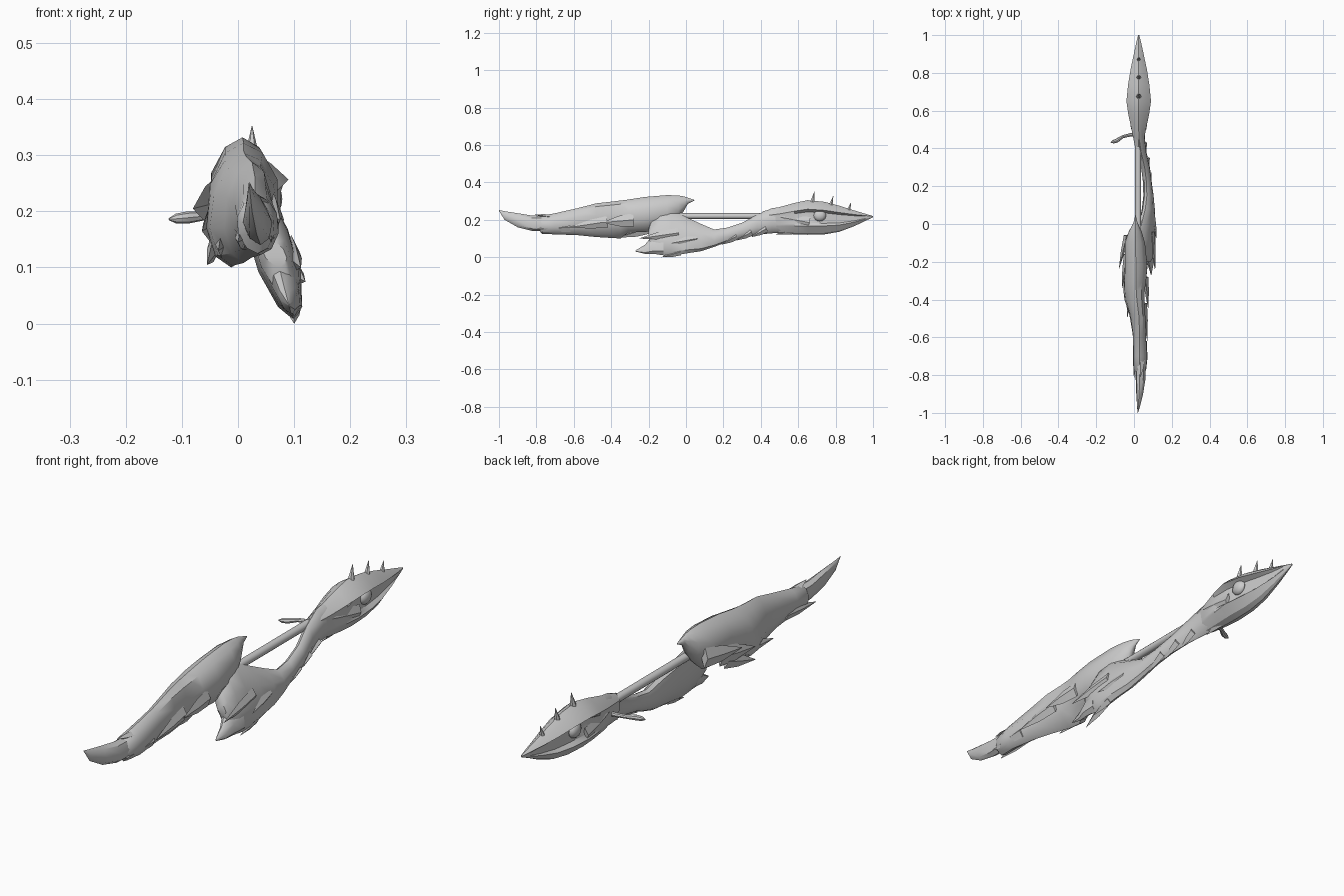
import bpy, bmesh, math
from mathutils import Vector

grey = bpy.data.materials.new("plain grey")
grey.diffuse_color = (0.6, 0.6, 0.6, 1)


def finish(name, bm, angle=35):
    bmesh.ops.remove_doubles(bm, verts=bm.verts, dist=0.0002)
    bmesh.ops.recalc_face_normals(bm, faces=bm.faces)
    me = bpy.data.meshes.new(name)
    bm.to_mesh(me)
    bm.free()
    me.materials.append(grey)
    ob = bpy.data.objects.new(name, me)
    bpy.context.collection.objects.link(ob)
    bpy.ops.object.select_all(action='DESELECT')
    ob.select_set(True)
    bpy.context.view_layer.objects.active = ob
    bpy.ops.object.shade_smooth_by_angle(angle=math.radians(angle))
    return ob


def loft(name, rings, angle=35):
    """Skin a list of equal-length rings and cap both ends."""
    bm = bmesh.new()
    vs = [[bm.verts.new(p) for p in r] for r in rings]
    n = len(vs[0])
    for a, b in zip(vs, vs[1:]):
        for i in range(n):
            j = (i + 1) % n
            bm.faces.new((a[i], a[j], b[j], b[i]))
    bm.faces.new(vs[0])
    bm.faces.new(vs[-1])
    return finish(name, bm, angle)


def section(y, xt, zt, xb, zb, w, n=10):
    """Leaning oval between a top point and a bottom point."""
    ring = []
    for k in range(n):
        a = 2 * math.pi * k / n
        t = (1 - math.cos(a)) / 2
        s = math.copysign(abs(math.sin(a)) ** 1.15, math.sin(a))
        ring.append((xt + (xb - xt) * t + s * w, y, zt + (zb - zt) * t))
    return ring


def tube(name, path, n=8):
    """Round tube through (x, y, z, radius) points."""
    pts = [Vector(p[:3]) for p in path]
    rings = []
    for i, p in enumerate(pts):
        d = (pts[min(i + 1, len(pts) - 1)] - pts[max(i - 1, 0)]).normalized()
        u = d.cross(Vector((0, 0, 1))).normalized()
        v = d.cross(u)
        r = path[i][3]
        rings.append([p + (u * math.cos(2 * math.pi * k / n)
                           + v * math.sin(2 * math.pi * k / n)) * r for k in range(n)])
    return loft(name, rings)


def scale_plate(name, root, tip, depth, thick):
    """Flat pointed scale growing from root to tip in the y-z plane."""
    a, b = Vector(root), Vector(tip)
    d = (b - a).normalized()
    up = d.cross(Vector((1, 0, 0))).normalized() * depth
    side = Vector((thick, 0, 0))
    m = a.lerp(b, 0.45)
    rings = [[a + up, a + side, a - up, a - side],
             [m + up * .8, m + side * .8, m - up * .8, m - side * .8],
             [b + up * .02, b + side * .02, b - up * .02, b - side * .02]]
    return loft(name, rings, 25)


# Front blade
loft("front_blade", [section(*s, n=8) for s in [
    (-1.0, .02, .252, .02, .248, .001), (-.97, .022, .246, .025, .20, .007),
    (-.90, .027, .235, .033, .16, .018), (-.82, .03, .222, .04, .14, .026),
    (-.72, .03, .22, .04, .14, .028)]])

# Upper body, ending in a swept back fin
loft("upper_body", [section(*s) for s in [
    (-.79, .03, .205, .035, .15, .02), (-.77, .028, .222, .035, .125, .034),
    (-.70, .03, .235, .04, .122, .038), (-.58, .03, .262, .025, .118, .036),
    (-.48, .025, .288, .01, .108, .042), (-.40, .015, .297, -.01, .103, .052),
    (-.35, .012, .303, -.012, .10, .056), (-.31, .01, .308, 0, .132, .06),
    (-.22, .01, .322, .015, .135, .062), (-.10, .008, .332, .0, .15, .056),
    (-.04, .008, .33, .005, .205, .036), (-.01, .008, .325, .008, .25, .02),
    (.01, .008, .318, .008, .285, .011), (.045, .008, .306, .008, .303, .001)]])

# Lower belly bending back and up into the neck
loft("belly_and_neck", [section(*s) for s in [
    (-.20, .055, .15, .075, .10, .02), (-.185, .04, .20, .085, .05, .03),
    (-.14, .03, .25, .098, .012, .036), (-.08, .025, .255, .10, .006, .04),
    (0, .04, .215, .098, .02, .036), (.08, .06, .178, .092, .032, .031),
    (.15, .068, .148, .085, .055, .026), (.22, .066, .158, .076, .082, .023),
    (.30, .056, .184, .066, .102, .023), (.38, .038, .228, .046, .12, .024),
    (.46, .026, .262, .03, .128, .03), (.54, .025, .272, .025, .13, .038)]])

# Forward claw below the belly
loft("belly_claw", [section(*s, n=8) for s in [
    (-.27, .09, .036, .092, .03, .001), (-.22, .082, .066, .094, .018, .014),
    (-.18, .07, .115, .098, .018, .024), (-.12, .06, .15, .10, .012, .03)]])
scale_plate("belly_keel", (.1, -.03, .028), (.1, -.13, 0), .018, .012)


# Head with recessed eye sockets
def head_ring(y, zt, zb, w, r):
    h = zt - zb
    half = [(.5, .10), (1, .26), (r, .34), (r, .66), (.85, .74), (.4, .95)]
    pts = [(0, 0)] + half + [(0, 1)] + [(-x, t) for x, t in reversed(half)]
    return [(.025 + x * w, y, zt - t * h) for x, t in pts]


loft("head", [head_ring(*s) for s in [
    (.41, .245, .15, .02, .95), (.50, .268, .128, .038, .95),
    (.58, .29, .122, .055, .92), (.65, .305, .12, .065, .62),
    (.74, .296, .122, .056, .56), (.82, .275, .136, .043, .55),
    (.90, .25, .166, .026, .6), (.96, .232, .195, .013, .9),
    (1.0, .22, .213, .003, 1)]], 28)

# Eyes on both sides
for label, s in (("right", 1), ("left", -1)):
    bm = bmesh.new()
    bmesh.ops.create_uvsphere(bm, u_segments=12, v_segments=8, radius=1)
    for v in bm.verts:
        v.co = (.025 + s * .034 + v.co.x * .02, .715 + v.co.y * .034, .222 + v.co.z * .03)
    finish(label + "_eye", bm)
    # Swept cheek crest behind each eye
    scale_plate(label + "_cheek_crest", (.025 + s * .045, .66, .185),
                (.025 + s * .04, .50, .215), .03, .012)

# Head spikes
for i, (y, z, tip) in enumerate([(.675, .29, .352), (.775, .275, .328), (.87, .25, .292)]):
    tube(f"head_spike_{i + 1}", [(.025, y, z, .015 - i * .002),
                                 (.025, y + .012, tip, .0006)], 6)

# Rod joining body and head
tube("rod", [(.022, -.12, .22, .016), (.022, .46, .22, .016)], 12)

# Bent side lever
tube("side_lever", [(.03, .47, .19, .01), (-.02, .472, .193, .009), (-.06, .462, .192, .008),
                    (-.09, .442, .189, .011), (-.11, .435, .187, .009),
                    (-.123, .432, .186, .002)], 8)

# Scales under the neck, pointing down and forward
for i, (x, y, z) in enumerate([(.08, .19, .068), (.07, .27, .09), (.055, .35, .108)]):
    scale_plate(f"neck_scale_{i + 1}", (x, y + .08, z + .045), (x, y, z), .02, .014)
scale_plate("throat_scale", (.03, .60, .15), (.03, .48, .122), .022, .016)

# Forward pointing scales on the body's flanks
flank = [((-.04, -.06, .22), (-.08, -.24, .205), .04),
         ((-.04, -.16, .19), (-.064, -.345, .165), .04),
         ((-.035, -.20, .155), (-.055, -.36, .105), .03),
         ((-.025, -.32, .15), (-.035, -.50, .13), .03),
         ((.062, -.28, .20), (.075, -.45, .185), .035),
         ((.055, -.42, .19), (.07, -.62, .16), .03),
         ((.055, -.62, .16), (.06, -.80, .15), .026),
         ((.01, -.64, .16), (0, -.82, .145), .026),
         ((.095, -.04, .13), (.112, -.25, .10), .028),
         ((.095, .06, .10), (.12, -.08, .075), .025)]
for i, (root, tip, d) in enumerate(flank):
    scale_plate(f"flank_scale_{i + 1}", root, tip, d, .014)
scale_plate("snout_scale", (.035, -.72, .215), (.035, -.81, .228), .012, .02)

# Trigger with a small knob
tube("trigger", [(.0, -.25, .15, .008), (-.008, -.31, .128, .007), (-.012, -.355, .13, .005)], 6)
bm = bmesh.new()
bmesh.ops.create_icosphere(bm, subdivisions=1, radius=.014)
bmesh.ops.translate(bm, verts=bm.verts, vec=(-.012, -.36, .132))
finish("trigger_knob", bm)
